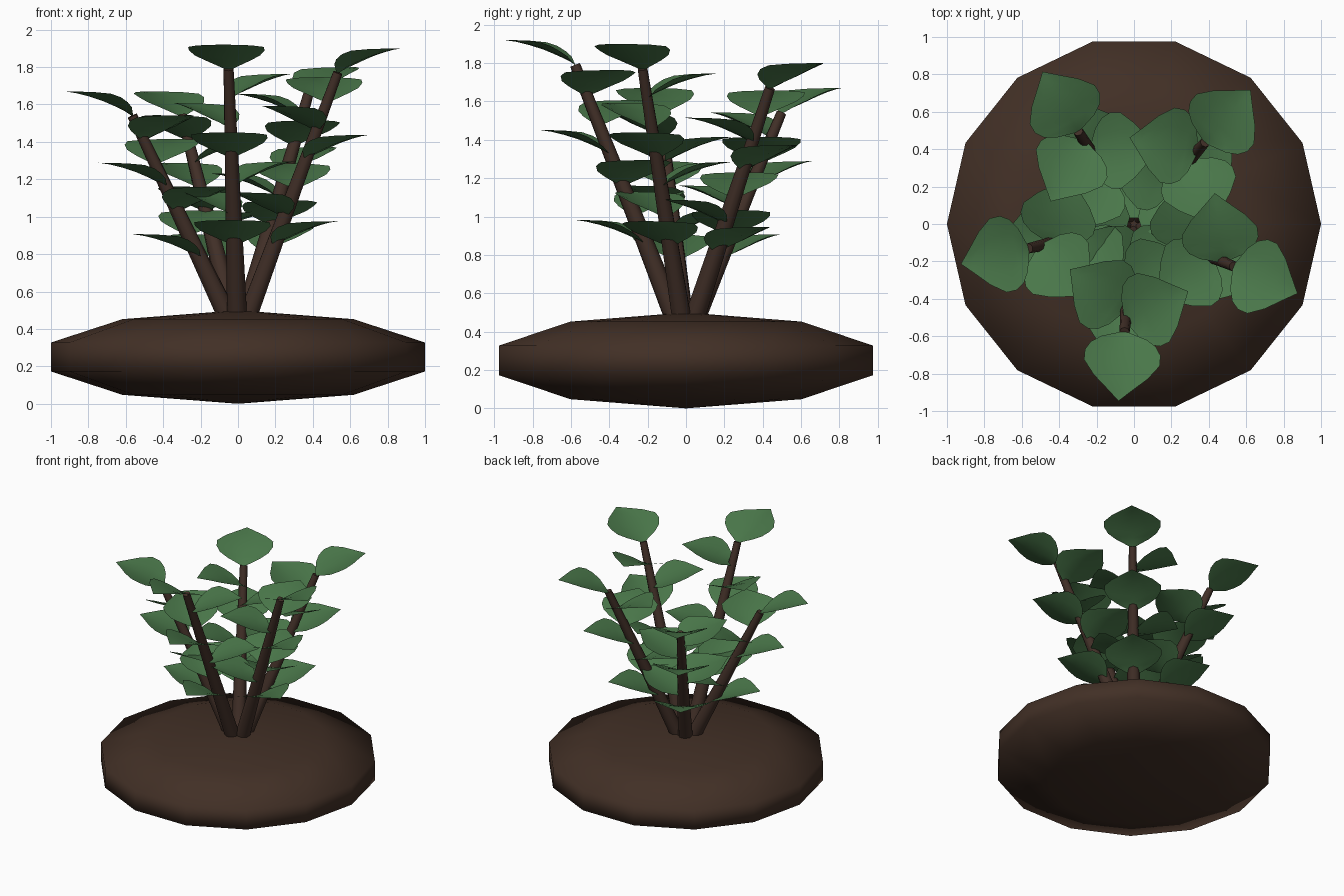
import bpy, bmesh
from math import sin, cos, pi, radians
from mathutils import Vector, Matrix

cube = bpy.data.objects.get("Cube")
if cube:
    bpy.data.objects.remove(cube, do_unlink=True)


def material(name, rgb):
    m = bpy.data.materials.new(name)
    m.use_nodes = True
    m.diffuse_color = (*rgb, 1)
    m.node_tree.nodes["Principled BSDF"].inputs["Base Color"].default_value = (*rgb, 1)
    return m


SOIL = material("soil brown", (0.054, 0.029, 0.019))
BARK = material("bark brown", (0.052, 0.028, 0.020))
LEAF = material("leaf green", (0.068, 0.185, 0.068))


def finish(name, bm, mat, smooth=True):
    mesh = bpy.data.meshes.new(name)
    bm.to_mesh(mesh)
    bm.free()
    mesh.materials.append(mat)
    for p in mesh.polygons:
        p.use_smooth = smooth and len(p.vertices) < 6
    obj = bpy.data.objects.new(name, mesh)
    bpy.context.collection.objects.link(obj)
    return obj


# Flattened mound of soil: a coarse profile spun around z
def soil_mound():
    bm = bmesh.new()
    rings, sides = 5, 14
    radius = 1 / sin(2 * pi / rings)
    pts = [bm.verts.new((radius * sin(pi * i / rings), 0,
                         0.25 - 0.25 * cos(pi * i / rings))) for i in range(rings + 1)]
    edges = [bm.edges.new(pair) for pair in zip(pts, pts[1:])]
    bmesh.ops.spin(bm, geom=pts + edges, cent=(0, 0, 0), axis=(0, 0, 1),
                   angle=2 * pi, steps=sides)
    bmesh.ops.remove_doubles(bm, verts=bm.verts, dist=0.0005)
    bmesh.ops.recalc_face_normals(bm, faces=bm.faces)
    finish("soil_mound", bm, SOIL)


# Straight tapered stem
def stem(name, start, end):
    bm = bmesh.new()
    axis = end - start
    turn = axis.to_track_quat('Z', 'Y').to_matrix().to_4x4()
    bmesh.ops.create_cone(bm, cap_ends=True, segments=8, radius1=0.054, radius2=0.027,
                          depth=axis.length,
                          matrix=Matrix.Translation((start + end) / 2) @ turn)
    finish(name, bm, BARK)


# Leaf rows: distance from the stem, half width, midrib height, lift of the edge
ROWS = [(0, 0.02, 0, 0), (0.03, 0.12, 0.02, 0.025), (0.065, 0.175, 0.037, 0.035),
        (0.11, 0.203, 0.057, 0.042), (0.165, 0.203, 0.08, 0.038),
        (0.24, 0.145, 0.104, 0.022), (0.31, 0.066, 0.121, 0.008), (0.37, 0, 0.13, 0)]


# Cupped leaf blades on one stem, each given by its position and heading
def leaves(name, placements):
    bm = bmesh.new()
    for pos, angle in placements:
        place = Matrix.Translation(pos) @ Matrix.Rotation(angle, 4, 'Z')
        grid = []
        for s, half, z, lift in ROWS:
            across = (-1, -0.5, 0, 0.5, 1)
            grid.append([bm.verts.new(place @ Vector((s, half * u, z + lift * u * u)))
                         for u in across])
        for a, b in zip(grid, grid[1:]):
            for k in range(4):
                bm.faces.new((a[k], b[k], b[k + 1], a[k + 1]))
    bmesh.ops.remove_doubles(bm, verts=bm.verts, dist=0.0005)
    finish(name, bm, LEAF)


# Five stems leaning outward, seven leaves spiralling up each one
soil_mound()
LEAVES = 7
for n, height in enumerate((1.79, 1.77, 1.67, 1.54, 1.54)):
    heading = radians(265 + 72 * n)
    out = Vector((cos(heading), sin(heading), 0))
    base = out * 0.05 + Vector((0, 0, 0.45))
    tip = out * 0.58 + Vector((0, 0, height))
    stem(f"stem_{n + 1}", base, tip)
    spots = [(base.lerp(tip, 0.3 + 0.7 * i / (LEAVES - 1)), heading - radians(120) * i)
             for i in range(LEAVES)]
    leaves(f"leaves_{n + 1}", spots)
